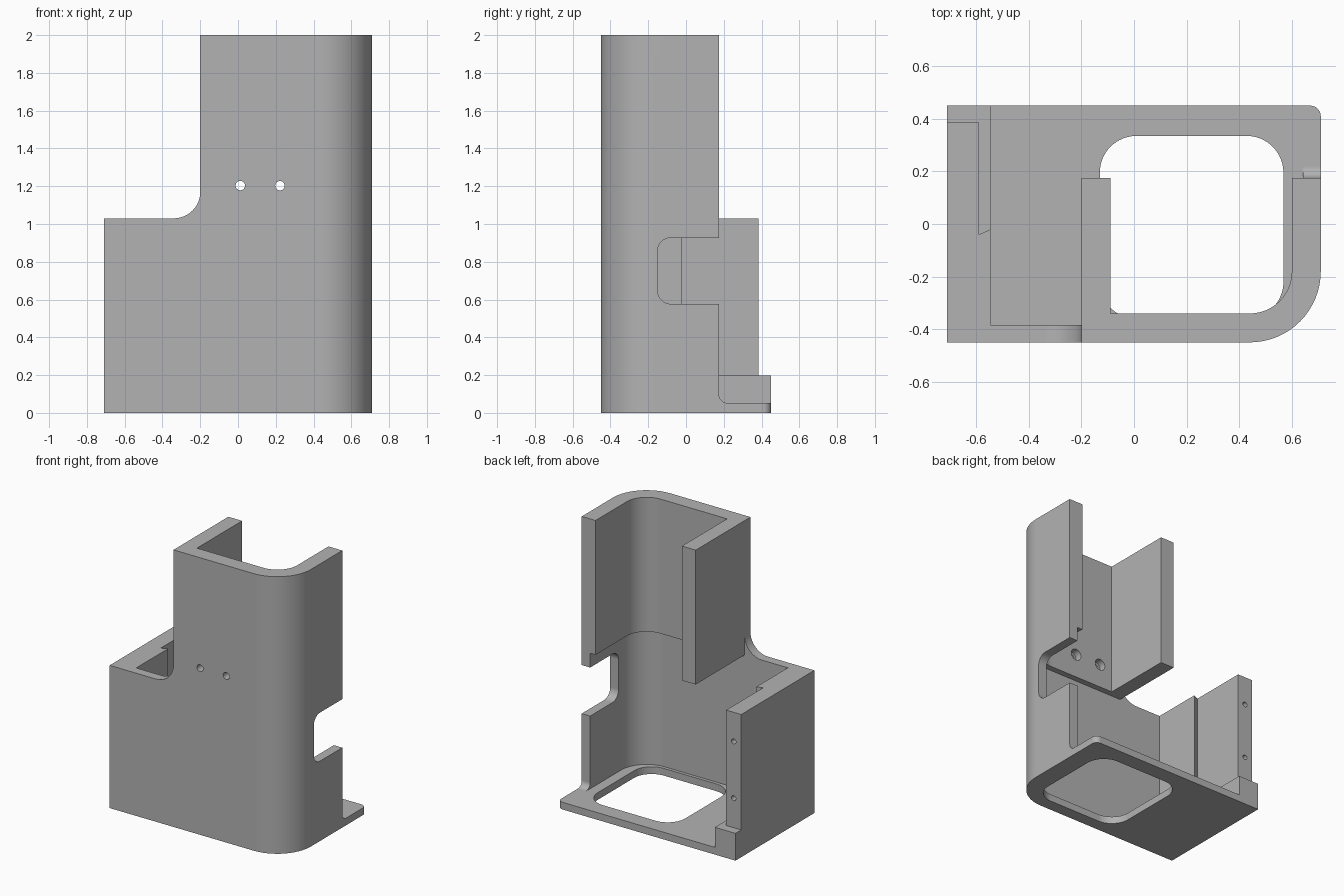
import bpy, bmesh
from math import cos, sin, radians
from mathutils import Vector

cube = bpy.data.objects.get("Cube")
if cube:
    bpy.data.objects.remove(cube)

grey = bpy.data.materials.new("matte grey")
grey.use_nodes = True
colour = (0.45, 0.45, 0.45, 1)
grey.diffuse_color = colour
grey.node_tree.nodes["Principled BSDF"].inputs["Base Color"].default_value = colour


def arc(cx, cy, r, start, end, steps=16):
    angles = [radians(start + (end - start) * i / steps) for i in range(steps + 1)]
    return [(cx + r * cos(a), cy + r * sin(a)) for a in angles]


def rounded(x0, x1, y0, y1, r):
    return (arc(x0 + r, y0 + r, r, 180, 270) + arc(x1 - r, y0 + r, r, 270, 360)
            + arc(x1 - r, y1 - r, r, 0, 90) + arc(x0 + r, y1 - r, r, 90, 180))


def box(x0, x1, y0, y1):
    return [(x0, y0), (x1, y0), (x1, y1), (x0, y1)]


def prism(name, outline, axis, lo, hi):
    """Extrude a 2D outline along one axis (0 = x, 1 = y, 2 = z)."""
    place = [lambda u, v, h: (h, u, v), lambda u, v, h: (u, h, v), lambda u, v, h: (u, v, h)][axis]
    bm = bmesh.new()
    face = bm.faces.new([bm.verts.new(place(u, v, lo)) for u, v in outline])
    ext = bmesh.ops.extrude_face_region(bm, geom=[face])
    shift = Vector(place(0, 0, hi - lo))
    bmesh.ops.translate(bm, vec=shift, verts=[g for g in ext["geom"] if isinstance(g, bmesh.types.BMVert)])
    bmesh.ops.recalc_face_normals(bm, faces=bm.faces)
    mesh = bpy.data.meshes.new(name)
    bm.to_mesh(mesh)
    bm.free()
    mesh.materials.append(grey)
    obj = bpy.data.objects.new(name, mesh)
    bpy.context.collection.objects.link(obj)
    return obj


def combine(target, parts, operation):
    for part in parts:
        mod = target.modifiers.new(part.name, "BOOLEAN")
        mod.operation = operation
        mod.solver = "EXACT"
        mod.object = part
        bpy.context.view_layer.objects.active = target
        bpy.ops.object.modifier_apply(modifier=mod.name)
        bpy.data.objects.remove(part)


# Shared outer corner of the walls
CX, CY, R = 0.44, -0.18, 0.27
outer = arc(CX, CY, R, 270, 360)

# Lower walls with the stepped side wall
housing = prism("housing", [(-0.71, -0.45)] + outer + [(0.71, 0.175), (0.643, 0.175)]
                + arc(CX, CY, 0.203, 0, -90)
                + [(-0.545, -0.383), (-0.545, -0.02), (-0.59, -0.04), (-0.59, 0.385), (-0.71, 0.385)],
                2, 0, 1.03)

# Base plate, tower, side ledge and fillets
base = prism("base_plate", [(-0.71, -0.45)] + outer + arc(0.67, 0.41, 0.04, 0, 90, 8) + [(-0.71, 0.45)],
             2, 0, 0.052)
tower = prism("tower", [(-0.2, -0.45)] + outer + [(0.71, 0.175), (0.6, 0.175)] + arc(CX, CY, 0.16, 0, -90)
              + [(-0.09, -0.34), (-0.09, 0.175), (-0.2, 0.175)], 2, 1.03, 2)
ledge = prism("side_ledge", box(-0.71, -0.545, -0.42, 0.45), 2, 0, 0.197)
shoulder = prism("shoulder_fillet", arc(-0.34, 1.17, 0.14, -90, 0) + [(-0.2, 1.03)], 1, -0.45, -0.383)
foot = prism("wall_foot_fillet", arc(0.22, 0.097, 0.045, 180, 270, 8) + [(0.175, 0.052)], 0, 0.643, 0.71)
combine(housing, [base, ledge, tower, shoulder, foot], "UNION")

# Floor opening, cable notch and screw holes
cuts = [prism("floor_opening", rounded(-0.13, 0.568, -0.36, 0.335, 0.14), 2, -0.1, 0.15),
        prism("side_notch", rounded(-0.15, 0.4, 0.577, 0.927, 0.07), 0, 0.5, 0.8)]
for x in (0.012, 0.222):
    cuts.append(prism("front_hole", arc(x, 1.203, 0.025, 0, 345, 23), 1, -0.5, -0.3))
    cuts.append(prism("front_counterbore", arc(x, 1.203, 0.042, 0, 345, 23), 1, -0.39, -0.3))
for z in (0.41, 0.82):
    cuts.append(prism("end_hole", arc(-0.65, z, 0.018, 0, 345, 23), 1, 0.2, 0.42))
combine(housing, cuts, "DIFFERENCE")

# Merge flat areas and shade the curves smoothly
bm = bmesh.new()
bm.from_mesh(housing.data)
bmesh.ops.remove_doubles(bm, verts=bm.verts, dist=0.0001)
bmesh.ops.dissolve_limit(bm, angle_limit=radians(0.5), verts=bm.verts, edges=bm.edges)
bm.to_mesh(housing.data)
bm.free()
bpy.ops.object.select_all(action="DESELECT")
housing.select_set(True)
bpy.context.view_layer.objects.active = housing
bpy.ops.object.shade_smooth_by_angle(angle=radians(25))
weighted = housing.modifiers.new("even_shading", "WEIGHTED_NORMAL")
weighted.keep_sharp = True
